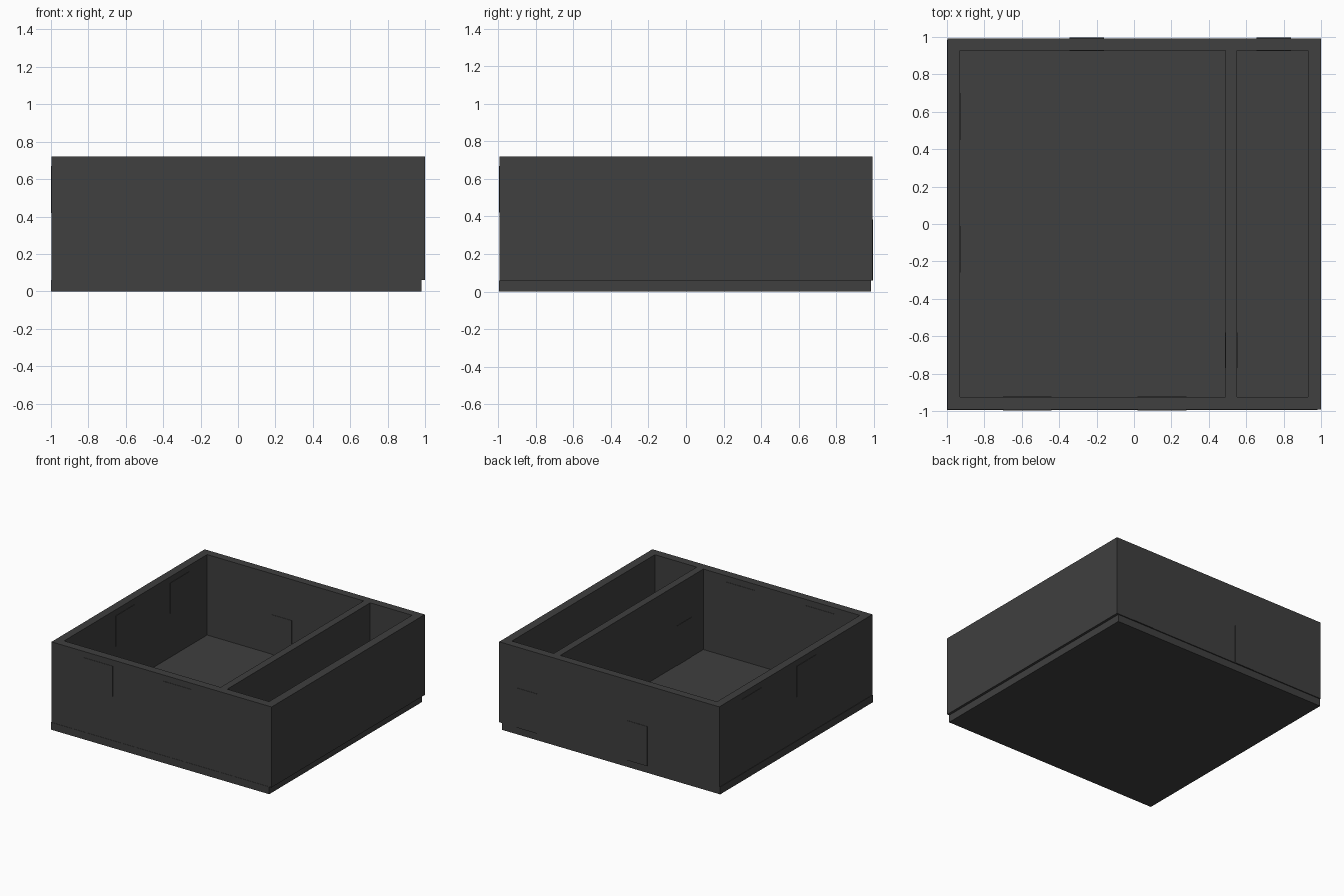
import bpy, bmesh

if "Cube" in bpy.data.objects:
    bpy.data.objects.remove(bpy.data.objects["Cube"])

mat = bpy.data.materials.new("dark_plaster")
mat.diffuse_color = (0.05, 0.05, 0.05, 1)
mat.use_nodes = True
mat.node_tree.nodes["Principled BSDF"].inputs["Base Color"].default_value = mat.diffuse_color


def finish(name, bm):
    bmesh.ops.recalc_face_normals(bm, faces=bm.faces)
    me = bpy.data.meshes.new(name)
    bm.to_mesh(me)
    bm.free()
    ob = bpy.data.objects.new(name, me)
    bpy.context.collection.objects.link(ob)
    me.materials.append(mat)
    return ob


def box(name, x, y, z):
    bm = bmesh.new()
    bmesh.ops.create_cube(bm, size=1)
    for v in bm.verts:
        v.co = [r[0] if c < 0 else r[1] for c, r in zip(v.co, (x, y, z))]
    return finish(name, bm)


X0, X1, Y = -0.997, 1.0, 0.993      # outer wall faces
IX, IY0, IY1 = 0.93, -0.925, 0.928  # inner wall faces
BASE, TOP = 0.06, 0.72
LIP = 0.003                         # panels stand just proud of the wall

# Floor slab, slightly offset under the walls
box("floor_slab", (-1.0, 0.98), (-0.995, 0.985), (0, BASE))

# Outer wall ring
bm = bmesh.new()
rings = []
for x0, x1, y0, y1 in ((X0, X1, -Y, Y), (-IX, IX, IY0, IY1)):
    for z in (BASE, TOP):
        rings.append([bm.verts.new((x, y, z)) for x, y in
                      ((x0, y0), (x1, y0), (x1, y1), (x0, y1))])
out_low, out_high, in_low, in_high = rings
for a, b in ((out_low, out_high), (out_high, in_high),
             (in_high, in_low), (in_low, out_low)):
    for i in range(4):
        j = (i + 1) % 4
        bm.faces.new((a[i], a[j], b[j], b[i]))
finish("outer_walls", bm)

# Partition between the two rooms
box("partition_wall", (0.49, 0.55), (IY0, IY1), (BASE, TOP))

# Closed windows in the front and left walls
WZ = (0.42, 0.67)
for i, x in enumerate((-0.70, 0.02)):
    box(f"front_window_{i + 1}", (x, x + 0.26), (-Y - LIP, IY0 + LIP), WZ)
for i, y in enumerate((-0.26, 0.45)):
    box(f"left_window_{i + 1}", (X0 - LIP, -IX + LIP), (y, y + 0.25), WZ)

# Closed doors in the back wall and the partition
DZ = (BASE, 0.385)
for i, x in enumerate((-0.345, 0.655)):
    box(f"back_door_{i + 1}", (x, x + 0.185), (IY1 - LIP, Y + LIP), DZ)
box("partition_door", (0.49 - LIP, 0.55 + LIP), (-0.77, -0.58), DZ)
